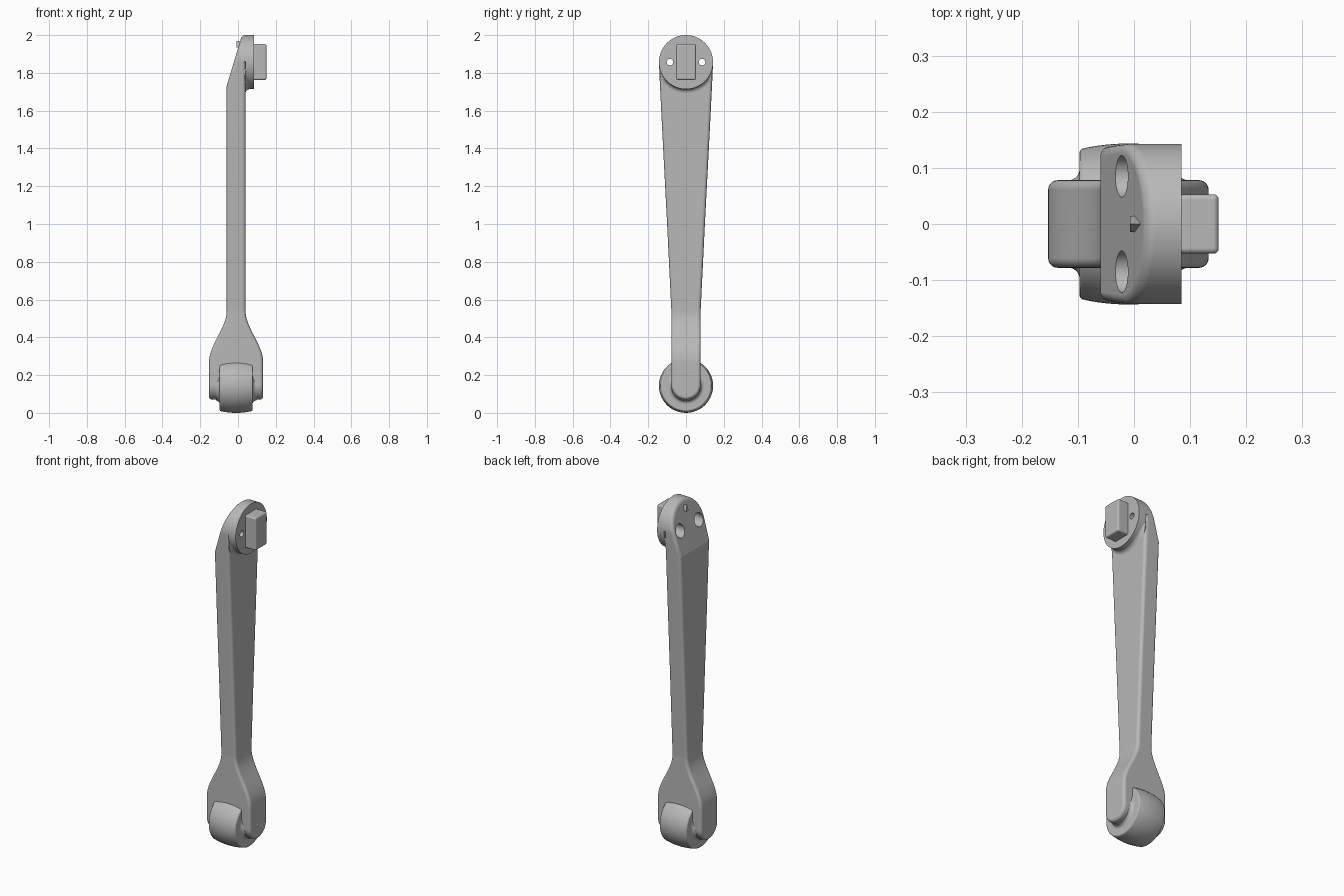
import bpy, bmesh
from math import sin, cos, pi, radians, sqrt

if "Cube" in bpy.data.objects:
    bpy.data.objects.remove(bpy.data.objects["Cube"])

GREY = bpy.data.materials.new("plain grey")
GREY.use_nodes = True
COLOUR = (0.48, 0.48, 0.48, 1)
GREY.diffuse_color = COLOUR
GREY.node_tree.nodes["Principled BSDF"].inputs["Base Color"].default_value = COLOUR

HEAD_Z, HEAD_R = 1.857, 0.143
WHEEL_Z, FORK_W = 0.148, 0.078
EDGE_R, STEPS = 0.017, 8


def finish(name, bm):
    bmesh.ops.recalc_face_normals(bm, faces=bm.faces)
    mesh = bpy.data.meshes.new(name)
    bm.to_mesh(mesh)
    bm.free()
    mesh.materials.append(GREY)
    obj = bpy.data.objects.new(name, mesh)
    bpy.context.collection.objects.link(obj)
    return obj


def skin(name, rings, strip_caps=False):
    """Join closed rings of points into a solid."""
    bm = bmesh.new()
    loops = [[bm.verts.new(p) for p in ring] for ring in rings]
    n = len(loops[0])
    for a, b in zip(loops, loops[1:]):
        for i in range(n):
            j = (i + 1) % n
            bm.faces.new((a[i], a[j], b[j], b[i]))
    for loop in (loops[0], loops[-1]):
        if strip_caps:  # ladder of faces between mirrored points
            for i in range(n // 2):
                face = [loop[i], loop[i + 1], loop[-i - 1], loop[-i]]
                bm.faces.new(list(dict.fromkeys(face)))
        else:
            bm.faces.new(loop)
    return finish(name, bm)


def turned(name, profile, z, y=0, sides=72):
    """Revolve (x, radius) pairs around an axis along x."""
    turn = [2 * pi * i / sides for i in range(sides)]
    return skin(name, [[(x, y + r * cos(t), z + r * sin(t)) for t in turn] for x, r in profile])


# Arm: side outline pushed to the varying thickness, with rounded edges
def half_depth(z):
    t = min(1, max(0, (z - 0.27) / 0.27))
    return 0.143 - 0.093 * t * t * (3 - 2 * t)


def back_x(z):
    return -0.01 - half_depth(z) + 0.3 * max(0, z - 1.73)


def front_x(z):
    return -0.01 + half_depth(z) + 0.04 * min(1, max(0, (z - HEAD_Z) / 0.015))


half = []
for i in range(25):
    t = pi / 2 * (i / 24 - 1)
    half.append((FORK_W * cos(t), WHEEL_Z + FORK_W * sin(t)))
half += [(FORK_W, 0.27 + 0.28 * i / 20) for i in range(21)]
half += [(0.1, 1.0), (0.121, 1.4), (0.1377, 1.73), (0.141, 1.8)]
half += [(HEAD_R * cos(pi * i / 64), HEAD_Z + HEAD_R * sin(pi * i / 64)) for i in range(33)]
half[0], half[-1] = (0, half[0][1]), (0, half[-1][1])
outline = half + [(-y, z) for y, z in half[-2:0:-1]]


def inset(d):
    result = []
    for i, (y, z) in enumerate(outline):
        y0, z0 = outline[i - 1]
        y1, z1 = outline[(i + 1) % len(outline)]
        ty, tz = y1 - y0, z1 - z0
        size = sqrt(ty * ty + tz * tz)
        result.append((y - d * tz / size, z + d * ty / size))
    return result


back, front = [], []
for k in range(STEPS + 1):
    t = pi / 2 * k / STEPS
    loop, drop = inset(EDGE_R * (1 - cos(t))), EDGE_R * (1 - sin(t))
    back.append([(back_x(z) + drop, y, z) for y, z in loop])
    front.append([(front_x(z) - drop, y, z) for y, z in loop])
arm = skin("arm", back[::-1] + front, strip_caps=True)

# Round mounting head
head = turned("mounting_head", [(0.04, HEAD_R), (0.085, HEAD_R)], HEAD_Z, sides=128)

# Hollow blend under the head
rings = []
for i in range(51):
    deg = -75 + 3 * i
    f = 0.022 * max(0.02, min(1, (75 - abs(deg)) / 25))
    section = [(0.03, HEAD_R - 0.005), (0.03, HEAD_R + f)]
    section += [(0.04 + f * (1 - cos(a)), HEAD_R + f * (1 - sin(a)))
                for a in (pi / 2 * k / 8 for k in range(9))]
    section.append((0.04 + f, HEAD_R - 0.005))
    p = radians(deg)
    rings.append([(x, r * sin(p), HEAD_Z - r * cos(p)) for x, r in section])
blend = skin("head_blend", rings)

# Screw holes with wide recesses at the back
for y in (-0.085, 0.085):
    cutter = turned("hole_cutter", [(-0.2, 0.037), (0.035, 0.037), (0.035, 0.017), (0.2, 0.017)],
                    HEAD_Z, y, 40)
    cutter.hide_render = True
    for obj in (arm, head):
        mod = obj.modifiers.new("hole", 'BOOLEAN')
        mod.operation, mod.solver, mod.object = 'DIFFERENCE', 'EXACT', cutter
        bpy.context.view_layer.objects.active = obj
        bpy.ops.object.modifier_apply(modifier=mod.name)
    bpy.data.objects.remove(cutter)

# Key block on the head
bm = bmesh.new()
bmesh.ops.create_cube(bm, size=1)
for v in bm.verts:
    v.co = (0.111 + v.co.x * 0.08, v.co.y * 0.106, HEAD_Z + v.co.z * 0.19)
bmesh.ops.bevel(bm, geom=bm.edges[:], offset=0.01, segments=6, profile=0.5, affect='EDGES')
key = finish("key_block", bm)

# Small raised pointer on the slope
pointer = skin("pointer", [[(x, -0.014, 1.934), (x, 0.014, 1.934), (x, 0, 1.97)]
                           for x in (-0.007, 0.035)])

# Barrel-shaped roller, blended into the fork on both sides
side = [(0.107 - 0.02 * cos(a), 0.098 - 0.02 * sin(a)) for a in (pi / 16 * k for k in range(9))]
half_roller = [(x, r) for x, r in reversed(side)]
half_roller += [(0.087, 0.128), (0.086, 0.131), (0.083, 0.134)]
half_roller += [(x, 0.1435 - 1.35 * x * x) for x in (0.07, 0.055, 0.04, 0.025, 0.012)]
profile = [(-0.01 - x, r) for x, r in half_roller]
profile += [(-0.01 + x, r) for x, r in reversed(half_roller)]
roller = turned("roller", profile, 0.1435, sides=96)

# Smooth shading with crisp edges
parts = (arm, head, blend, key, pointer, roller)
bpy.ops.object.select_all(action='DESELECT')
for obj in parts:
    obj.select_set(True)
bpy.context.view_layer.objects.active = arm
bpy.ops.object.shade_smooth_by_angle(angle=radians(16))
for obj in parts:
    weighted = obj.modifiers.new("weighted normals", 'WEIGHTED_NORMAL')
    weighted.keep_sharp = True
